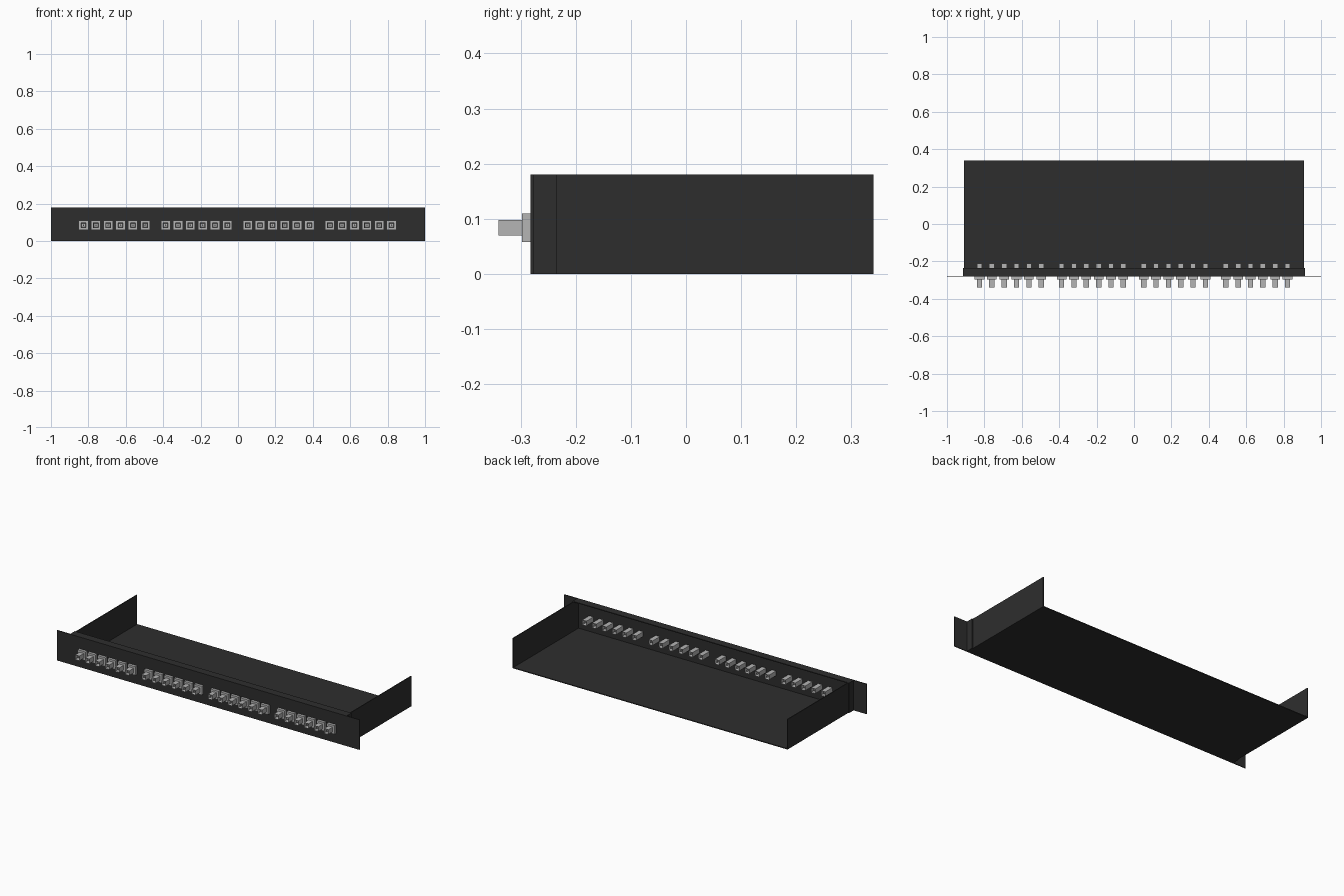
import bpy
import bmesh
from mathutils import Matrix, Vector

old = bpy.data.objects.get("Cube")
if old:
    bpy.data.objects.remove(old, do_unlink=True)


def material(name, level):
    mat = bpy.data.materials.new(name)
    mat.use_nodes = True
    colour = (level, level, level, 1)
    mat.diffuse_color = colour
    mat.node_tree.nodes["Principled BSDF"].inputs["Base Color"].default_value = colour
    return mat


charcoal = material("charcoal sheet metal", 0.027)
grey = material("light grey plastic", 0.46)


def add_box(bm, low, high):
    low, high = Vector(low), Vector(high)
    place = Matrix.Translation((low + high) / 2) @ Matrix.Diagonal((*(high - low), 1))
    return bmesh.ops.create_cube(bm, size=1, matrix=place)["verts"]


def finish(name, bm, mat):
    mesh = bpy.data.meshes.new(name)
    bm.to_mesh(mesh)
    bm.free()
    mesh.materials.append(mat)
    obj = bpy.data.objects.new(name, mesh)
    bpy.context.collection.objects.link(obj)
    return obj


def box(name, low, high):
    bm = bmesh.new()
    add_box(bm, low, high)
    return finish(name, bm, charcoal)


# Sheet metal tray, open at the top and back
TOP, FRONT, BACK, HALF, SHEET = 0.18, -0.282, 0.34, 0.91, 0.005
LIP = -0.235
box("tray_floor", (-HALF, FRONT + SHEET, 0), (HALF, BACK, SHEET))
box("front_panel", (-1, FRONT, 0), (1, FRONT + SHEET, TOP))
box("panel_top_lip", (-HALF, FRONT + SHEET, TOP - SHEET), (HALF, LIP, TOP))
for side, s in (("left", 1), ("right", -1)):
    a, b, c = sorted((s * (HALF - SHEET), s * HALF, s * (HALF + SHEET)))
    box(side + "_wall", (a if s > 0 else b, FRONT + SHEET, 0),
        (b if s > 0 else c, BACK, TOP))
    box(side + "_panel_flange", (b if s > 0 else a, FRONT + SHEET, 0),
        (c if s > 0 else b, LIP, TOP))


# Fibre adapter: collar, through body with a recessed socket at each end, ferrules
def adapter_mesh():
    bm = bmesh.new()
    add_box(bm, (-0.026, -0.298, -0.026), (0.026, FRONT, 0.026))
    verts = add_box(bm, (-0.014, -0.34, -0.014), (0.014, -0.21, 0.014))
    ends = [f for f in {f for v in verts for f in v.link_faces}
            if abs(f.calc_center_median().x) + abs(f.calc_center_median().z) < 0.001]
    for end in ends:
        outward = 1 if end.calc_center_median().y > -0.28 else -1
        bmesh.ops.inset_region(bm, faces=[end], thickness=0.005)
        bmesh.ops.translate(bm, verts=end.verts, vec=(0, -0.035 * outward, 0))
    for y in (-0.32, -0.23):
        bmesh.ops.create_cone(bm, cap_ends=True, segments=12, radius1=0.004, radius2=0.004,
                              depth=0.03, matrix=Matrix.Translation((0, y, 0))
                              @ Matrix.Rotation(1.5708, 4, "X"))
    bmesh.ops.recalc_face_normals(bm, faces=bm.faces)
    return bm


master = finish("adapter_1", adapter_mesh(), grey)
for i in range(24):
    group, slot = divmod(i, 6)
    part = master
    if i:
        part = bpy.data.objects.new("adapter_%d" % (i + 1), master.data)
        bpy.context.collection.objects.link(part)
    part.location = (-0.826 + group * 0.439 + slot * 0.066, 0, 0.084)
